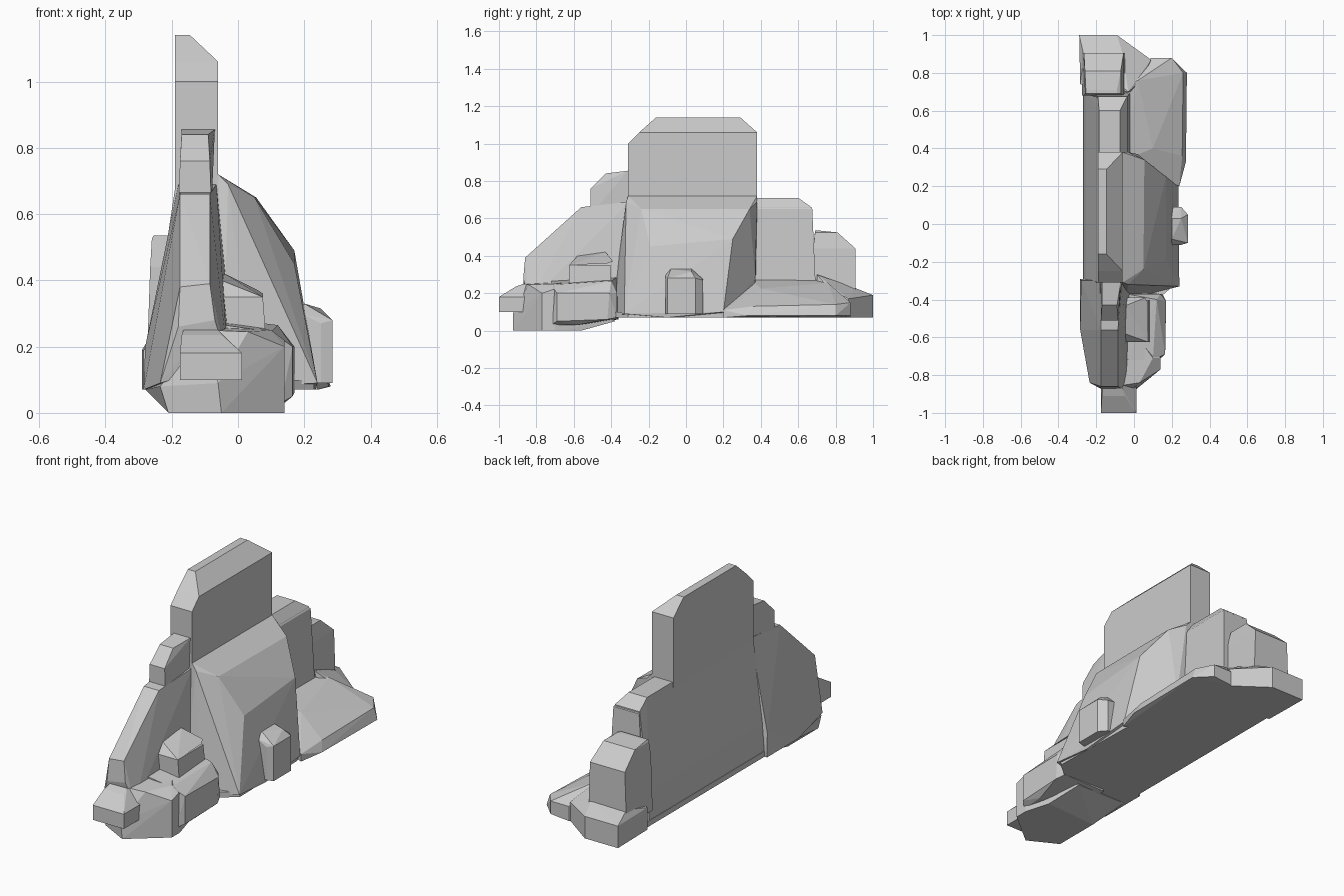
import bpy, bmesh


def hull(name, pts):
    """Faceted rock chunk: convex hull of a few corner points."""
    bm = bmesh.new()
    for p in pts:
        bm.verts.new(p)
    bmesh.ops.convex_hull(bm, input=bm.verts[:])
    junk = [v for v in bm.verts if not v.link_faces]
    bmesh.ops.delete(bm, geom=junk, context='VERTS')
    bmesh.ops.dissolve_limit(bm, angle_limit=0.03, verts=bm.verts[:], edges=bm.edges[:])
    bmesh.ops.recalc_face_normals(bm, faces=bm.faces[:])
    me = bpy.data.meshes.new(name)
    bm.to_mesh(me)
    bm.free()
    ob = bpy.data.objects.new(name, me)
    bpy.context.collection.objects.link(ob)
    return ob


def stack(name, *rings):
    """Rock chunk from stacked rectangles (z, x0, x1, y0, y1)."""
    return hull(name, [(x, y, z) for z, x0, x1, y0, y1 in rings
                       for x in (x0, x1) for y in (y0, y1)])


# tall slab with chamfered top
stack("tower_slab",
      (0.62, -.19, -.06, -.31, .38), (1.0, -.19, -.06, -.31, .38),
      (1.06, -.19, -.06, -.25, .38), (1.14, -.19, -.145, -.16, .29))

# flat left wall that leans outwards to the ground
stack("left_wall",
      (.075, -.27, -.03, -.30, .70), (.25, -.255, -.03, -.30, .69),
      (.66, -.19, -.04, -.31, .67), (.71, -.185, -.075, -.31, .60))

# flat underside joining all the chunks
hull("base_slab", [(x, y, z) for z in (.07, .1) for x, y in (
    (-.27, -.42), (-.27, .75), (.06, .75), (.22, .19), (.23, -.31), (.1, -.42))])

# bulging right flank of the cliff
hull("right_flank", [
    (-.06, -.31, .72), (-.06, .38, .72), (-.03, -.32, .69), (-.03, .38, .69),
    (.05, -.24, .65), (.055, .34, .65), (.17, -.19, .45), (.17, .25, .49),
    (.19, -.22, .28), (.19, .17, .33), (.24, -.33, .09), (.235, .20, .10),
    (.235, -.1, .07), (.02, .37, .28), (.05, .34, .07), (-.04, -.37, .30),
    (.05, -.38, .08), (-.2, -.3, .08), (-.2, .38, .08)])

# stepped ridge descending to the front
stack("upper_step",
      (.62, -.18, -.08, -.51, -.30), (.76, -.175, -.085, -.51, -.30),
      (.84, -.17, -.09, -.43, -.30), (.855, -.17, -.07, -.31, -.29))
hull("front_ridge", [
    (-.175, -.56, .66), (-.085, -.56, .66), (-.18, -.30, .69), (-.065, -.30, .69),
    (-.175, -.86, .38), (-.085, -.86, .39), (-.18, -.87, .26), (-.07, -.87, .28),
    (-.235, -.84, .09), (-.03, -.84, .15), (-.285, -.56, .07), (-.285, -.29, .07),
    (-.28, -.30, .2), (-.02, -.31, .28), (0, -.31, .07)])

# blocks behind the tower
stack("back_shoulder",
      (.20, -.22, -.02, .36, .695), (.30, -.22, -.025, .36, .69),
      (.65, -.19, -.035, .36, .675), (.71, -.185, -.075, .36, .60))
stack("back_pillar",
      (.15, -.275, -.045, .68, .905), (.44, -.265, -.055, .68, .905),
      (.525, -.26, -.07, .69, .81), (.535, -.255, -.09, .69, .71))
hull("back_foot", [
    (-.29, 1, .07), (-.29, 1, .19), (-.09, 1, .19), (-.09, 1, .07),
    (.09, .87, .17), (.09, .87, .07), (.04, .76, .23), (.05, .7, .07),
    (-.265, .89, .23), (-.06, .9, .23), (-.03, .70, .30),
    (-.285, .74, .07), (-.285, .74, .19)])

# sloping apron on the back right
hull("back_apron", [
    (-.05, .34, .28), (-.03, .74, .27), (.02, .76, .255), (.1, .40, .225),
    (.085, .78, .22), (.24, .2, .11), (.24, .2, .07), (.255, .36, .13),
    (.26, .80, .14), (.275, .33, .08), (.28, .8, .08), (.2, .88, .15),
    (.2, .88, .08), (.09, .88, .15), (.09, .88, .07), (0, .3, .07),
    (-.05, .7, .07)])

# small boulder on the right side
hull("side_boulder", [
    (.285, -.10, .09), (.285, -.10, .28), (.285, .05, .09), (.285, .05, .28),
    (.25, .09, .09), (.25, .09, .27), (.17, .09, .09), (.17, .09, .28),
    (.17, -.11, .09), (.19, -.11, .30), (.25, -.11, .27), (.25, -.11, .09),
    (.20, -.08, .33), (.20, .03, .33), (.25, .03, .315)])

# low front boulders
hull("front_boulder", [
    (-.21, -.84, 0), (-.05, -.925, 0), (.14, -.77, 0), (.14, -.70, 0),
    (-.21, -.58, 0), (.1, -.56, 0), (-.235, -.83, .08), (-.06, -.925, .09),
    (.14, -.77, .2), (.14, -.71, .22), (.03, -.84, .245), (-.1, -.86, .25),
    (.1, -.71, .25), (-.05, -.5, .27), (-.28, -.55, .07), (-.27, -.4, .07),
    (.05, -.38, .05)])
hull("right_ledge", [
    (.165, -.69, .05), (.165, -.69, .20), (.13, -.72, .03), (.10, -.72, .245),
    (.17, -.42, .06), (.17, -.41, .20), (.12, -.40, .265), (-.04, -.72, .265),
    (-.04, -.37, .285), (.14, -.37, .20), (.15, -.37, .07), (-.1, -.36, .06),
    (.14, -.58, .03), (-.1, -.7, .03)])
stack("ledge_boulder",
      (.22, -.06, .085, -.625, -.40), (.35, -.05, .075, -.625, -.405))
hull("ledge_boulder_cap", [
    (-.05, -.625, .35), (.075, -.625, .35), (.075, -.42, .36), (.06, -.39, .37),
    (-.05, -.39, .37), (-.05, -.58, .40), (-.04, -.43, .42), (.0, -.43, .39),
    (.0, -.58, .38)])

# blunt nose at the very front
stack("front_nose",
      (.10, -.175, .012, -1.0, -.80), (.18, -.175, .012, -1.0, -.80),
      (.235, -.17, -.05, -.91, -.80), (.25, -.165, -.06, -.87, -.80))
